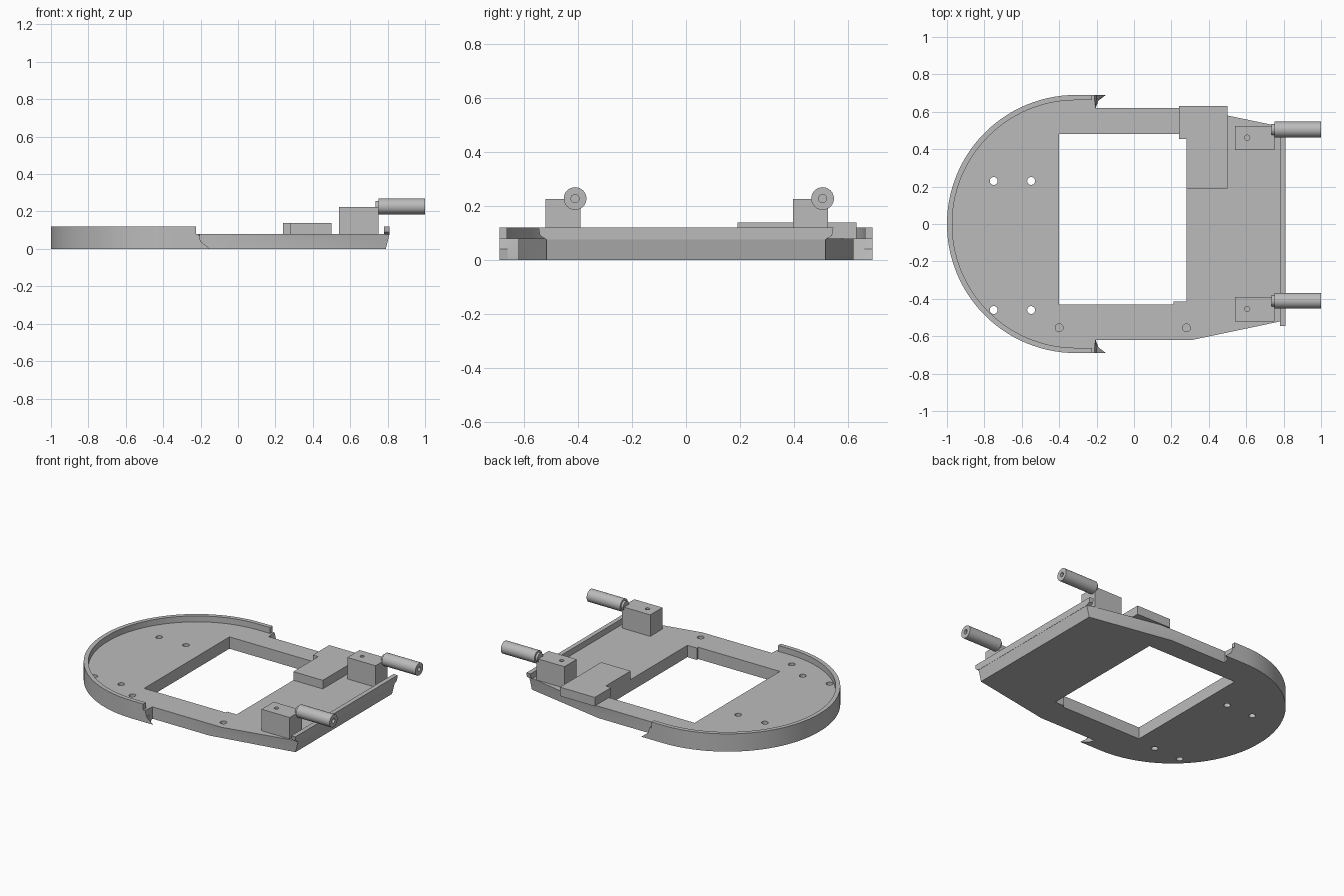
import bpy, bmesh
from math import sin, cos, pi, radians

if "Cube" in bpy.data.objects:
    bpy.data.objects.remove(bpy.data.objects["Cube"])

grey = bpy.data.materials.new("plain grey")
grey.use_nodes = True
grey.diffuse_color = (0.5, 0.5, 0.5, 1)
grey.node_tree.nodes["Principled BSDF"].inputs["Base Color"].default_value = (0.5, 0.5, 0.5, 1)


def loft(name, sections):
    """Closed solid through matching loops of 3D points."""
    bm = bmesh.new()
    loops = [[bm.verts.new(p) for p in s] for s in sections]
    n = len(loops[0])
    for a, b in zip(loops, loops[1:]):
        for i in range(n):
            j = (i + 1) % n
            bm.faces.new((a[i], a[j], b[j], b[i]))
    bm.faces.new(loops[0][::-1])
    bm.faces.new(loops[-1])
    bmesh.ops.recalc_face_normals(bm, faces=bm.faces)
    mesh = bpy.data.meshes.new(name)
    bm.to_mesh(mesh)
    bm.free()
    mesh.materials.append(grey)
    ob = bpy.data.objects.new(name, mesh)
    bpy.context.collection.objects.link(ob)
    return ob


def prism(name, outline, z0, z1):
    return loft(name, [[(x, y, z) for x, y in outline] for z in (z0, z1)])


def box(name, x0, x1, y0, y1, z0, z1):
    return prism(name, [(x0, y0), (x1, y0), (x1, y1), (x0, y1)], z0, z1)


def ring(x, y, r, n=24):
    return [(x + r * cos(2 * pi * i / n), y + r * sin(2 * pi * i / n)) for i in range(n)]


def rod(name, x0, x1, y, z, r):
    return loft(name, [[(x, a, b) for a, b in ring(y, z, r, 32)] for x in (x0, x1)])


def cut(target, cutter):
    cutter.hide_render = True
    mod = target.modifiers.new("cut", "BOOLEAN")
    mod.operation = "DIFFERENCE"
    mod.solver = "EXACT"
    mod.object = cutter
    bpy.context.view_layer.objects.active = target
    bpy.ops.object.modifier_apply(modifier=mod.name)
    bpy.data.objects.remove(cutter)


def smooth(ob, angle=18):
    bpy.ops.object.select_all(action="DESELECT")
    ob.select_set(True)
    bpy.context.view_layer.objects.active = ob
    bpy.ops.object.shade_smooth_by_angle(angle=radians(angle))


def mirrored(half):
    """Adds the -y half of an outline that runs from +y side round."""
    return half + [(x, -y) for x, y in reversed(half)]


def arc(r, steps=28):
    return [(-0.31 - r * cos(pi / 2 * i / steps), r * sin(pi / 2 * i / steps))
            for i in range(1, steps + 1)]


# Hull: round bow with raised rim, straight waist, tapered stern
levels = [(0, -0.15, 0.22, 0.79), (0.04, -0.2, 0.26, 0.8),
          (0.08, -0.21, 0.31, 0.81), (0.12, -0.22, 0.33, 0.81)]
sections = []
for z, tip, taper, stern in levels:
    half = arc(0.69) + [(tip, 0.69), (min(tip, -0.19), 0.66), (-0.205, 0.62),
                        (taper, 0.62), (stern, 0.515)]
    sections.append([(x, y, z) for x, y in mirrored(half)])
hull = loft("hull", sections)

# Sunken deck inside the rim
cut(hull, prism("deck_cutter", mirrored(arc(0.662) + [(-0.225, 0.662), (-0.225, 0.8), (1, 0.8)]),
                0.08, 0.2))
# Central opening
cut(hull, prism("opening_cutter", [(-0.4, -0.43), (0.21, -0.43), (0.21, -0.415),
                                   (0.28, -0.415), (0.28, 0.48), (-0.4, 0.48)], -0.1, 0.2))
# Through holes in the bow, blind holes in the waist
for x in (-0.75, -0.55):
    for y in (0.23, -0.46):
        cut(hull, prism("hole_cutter", ring(x, y, 0.021), -0.1, 0.2))
for x in (-0.4, 0.28):
    cut(hull, prism("hole_cutter", ring(x, -0.555, 0.021), 0.03, 0.2))
smooth(hull)

# Stern rail with ends flaring outwards
loft("stern_rail", [[(0.78, -w, z), (0.81, -w, z), (0.81, w, z), (0.78, w, z)]
                    for z, w in ((0.075, 0.515), (0.09, 0.54), (0.12, 0.545))])

# Raised pad, notched at the opening
prism("raised_pad", [(0.28, 0.19), (0.5, 0.19), (0.5, 0.63), (0.24, 0.63),
                     (0.24, 0.455), (0.28, 0.455)], 0.078, 0.138)

# Two mounts, each with a block and a bored tube
for side, y0, tube_y in (("left", 0.395, 0.505), ("right", -0.52, -0.41)):
    block = box(side + "_mount_block", 0.54, 0.75, y0, y0 + 0.13, 0.078, 0.225)
    cut(block, prism("hole_cutter", ring(0.605, y0 + 0.066, 0.014), 0.15, 0.3))
    rod(side + "_tube_neck", 0.735, 0.76, tube_y, 0.227, 0.03)
    tube = rod(side + "_tube", 0.75, 1.0, tube_y, 0.227, 0.042)
    cut(tube, rod("bore_cutter", 0.85, 1.1, tube_y, 0.227, 0.015))
    smooth(tube, 30)
